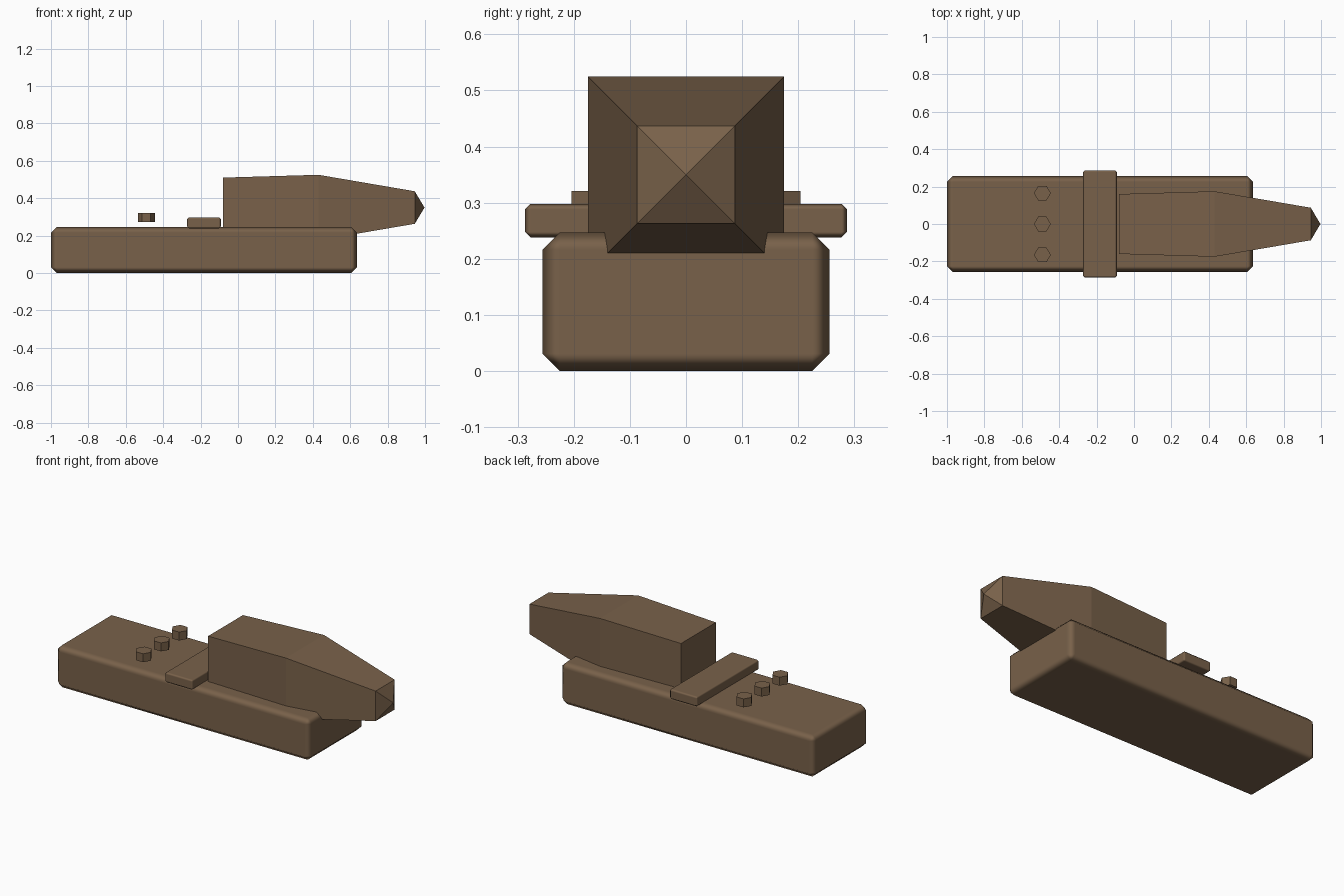
import bpy
import bmesh
import math
from mathutils import Matrix, Vector

cube = bpy.data.objects.get("Cube")
if cube:
    bpy.data.objects.remove(cube, do_unlink=True)

brown = bpy.data.materials.new("dark_brown")
brown.use_nodes = True
colour = (0.19, 0.12, 0.068, 1)
brown.diffuse_color = colour
brown.node_tree.nodes["Principled BSDF"].inputs["Base Color"].default_value = colour


def add_object(name, bm):
    bmesh.ops.recalc_face_normals(bm, faces=bm.faces)
    mesh = bpy.data.meshes.new(name)
    bm.to_mesh(mesh)
    bm.free()
    mesh.materials.append(brown)
    obj = bpy.data.objects.new(name, mesh)
    bpy.context.collection.objects.link(obj)
    return obj


def chamfered_box(name, low, high, width):
    low, high = Vector(low), Vector(high)
    bm = bmesh.new()
    bmesh.ops.create_cube(bm, size=1, matrix=Matrix.Translation((low + high) / 2)
                          @ Matrix.Diagonal((high - low).to_4d()))
    for face in bm.faces:
        face.smooth = True
    obj = add_object(name, bm)
    bevel = obj.modifiers.new("chamfer", "BEVEL")
    bevel.width = width
    bevel.segments = 1
    bevel.harden_normals = True


# Long base block and the band across it
chamfered_box("base_block", (-1, -0.256, 0), (0.636, 0.256, 0.247), 0.031)
chamfered_box("cross_band", (-0.272, -0.287, 0.238), (-0.092, 0.287, 0.298), 0.01)

# Square-section nose, lofted along x and closed to a point
bm = bmesh.new()
axis_z = 0.35
rings = []
for x, half in [(-0.08, 0.16), (0.43, 0.175), (0.945, 0.087)]:
    rings.append([bm.verts.new((x, sy * half, axis_z + sz * half))
                  for sy, sz in [(-1, -1), (1, -1), (1, 1), (-1, 1)]])
bm.faces.new(rings[0])
for a, b in zip(rings, rings[1:]):
    for i in range(4):
        j = (i + 1) % 4
        bm.faces.new((a[i], a[j], b[j], b[i]))
tip = bm.verts.new((0.997, 0, axis_z))
for i in range(4):
    bm.faces.new((rings[-1][i], rings[-1][(i + 1) % 4], tip))
add_object("pointed_nose", bm)

# Row of hexagonal studs
for label, y in [("right", -0.165), ("middle", 0), ("left", 0.165)]:
    bm = bmesh.new()
    bmesh.ops.create_cone(bm, cap_ends=True, segments=6, radius1=0.045, radius2=0.045,
                          depth=0.049, matrix=Matrix.Translation((-0.49, y, 0.296))
                          @ Matrix.Rotation(math.radians(30), 4, "Z"))
    add_object(label + "_stud", bm)
